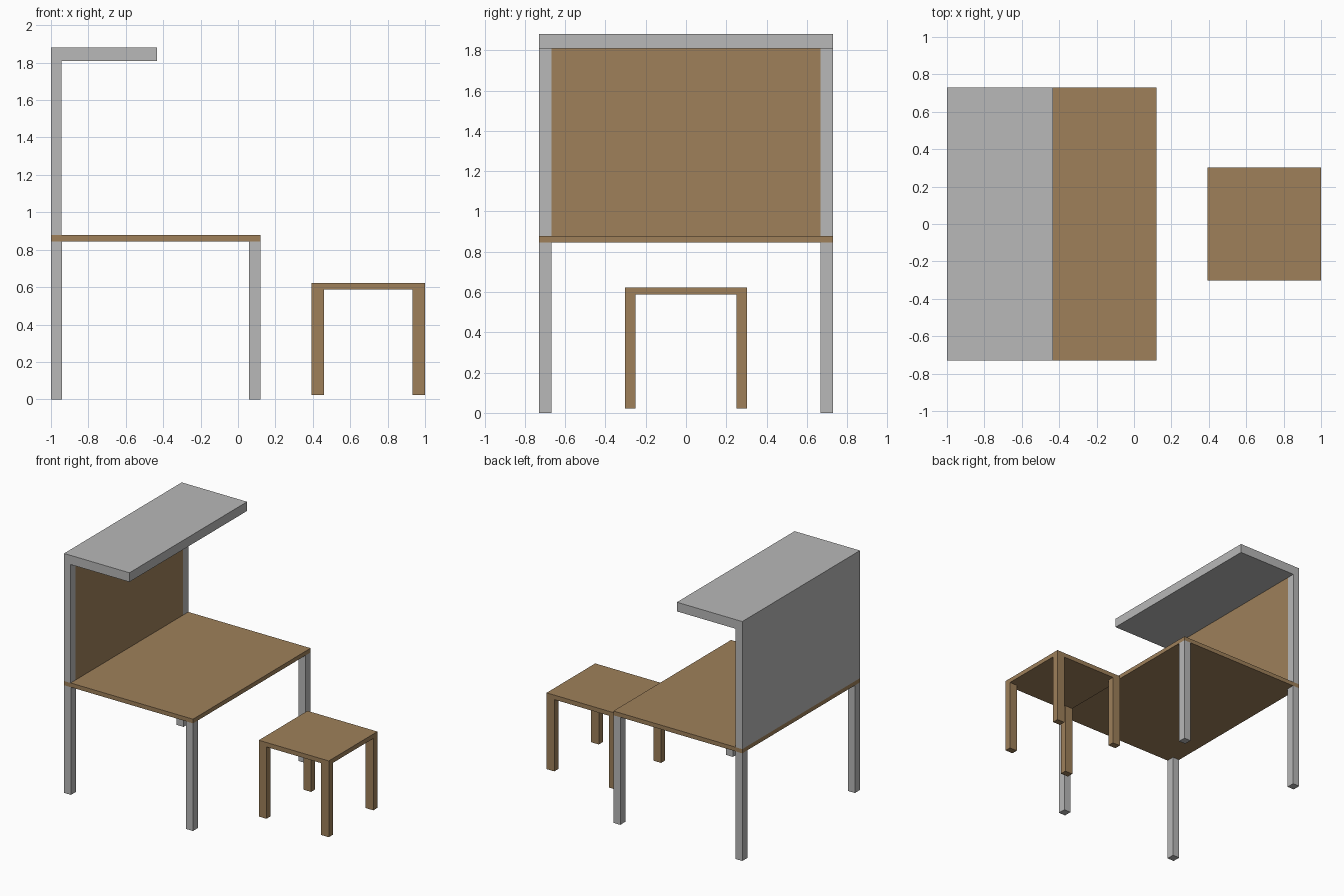
import bpy, bmesh
from mathutils import Vector

if "Cube" in bpy.data.objects:
    bpy.data.objects.remove(bpy.data.objects["Cube"])


def material(name, rgb):
    m = bpy.data.materials.new(name)
    m.diffuse_color = (*rgb, 1)
    m.use_nodes = True
    m.node_tree.nodes["Principled BSDF"].inputs["Base Color"].default_value = m.diffuse_color
    return m


grey = material("grey metal", (0.48, 0.48, 0.48))
wood = material("brown wood", (0.342, 0.216, 0.102))


def finish(name, bm, *mats):
    bmesh.ops.recalc_face_normals(bm, faces=bm.faces)
    me = bpy.data.meshes.new(name)
    bm.to_mesh(me)
    bm.free()
    for m in mats:
        me.materials.append(m)
    ob = bpy.data.objects.new(name, me)
    bpy.context.collection.objects.link(ob)
    return ob


def box(name, lo, hi, mat):
    lo, hi = Vector(lo), Vector(hi)
    bm = bmesh.new()
    bmesh.ops.create_cube(bm, size=1)
    bmesh.ops.scale(bm, vec=hi - lo, verts=bm.verts)
    bmesh.ops.translate(bm, vec=(lo + hi) / 2, verts=bm.verts)
    return finish(name, bm, mat)


def four_legs(name, x0, x1, y, z0, z1, sx, sy, mat):
    for side, ya in (("front", -y), ("back", y - sy)):
        for end, xa in (("left", x0), ("right", x1 - sx)):
            box(f"{name}_{side}_{end}_leg", (xa, ya, z0), (xa + sx, ya + sy, z1), mat)


# Desk: top and legs
box("desk_top", (-1, -0.73, 0.845), (0.12, 0.73, 0.878), wood)
four_legs("desk", -1, 0.12, 0.73, 0, 0.845, 0.06, 0.063, grey)

# Back wall and canopy: L profile extruded along y, with a wooden inner panel
profile = [(-1, 0.878), (-0.943, 0.878), (-0.943, 1.808),
           (-0.432, 1.808), (-0.432, 1.88), (-1, 1.88)]
bm = bmesh.new()
face = bm.faces.new([bm.verts.new((x, -0.73, z)) for x, z in profile])
ext = bmesh.ops.extrude_face_region(bm, geom=[face])["geom"]
bmesh.ops.translate(bm, vec=(0, 1.46, 0),
                    verts=[v for v in ext if isinstance(v, bmesh.types.BMVert)])
for y in (-0.667, 0.667):
    bmesh.ops.bisect_plane(bm, geom=bm.verts[:] + bm.edges[:] + bm.faces[:],
                           plane_co=(0, y, 0), plane_no=(0, 1, 0))
for f in bm.faces:
    c = f.calc_center_median()
    if abs(c.x + 0.943) < 0.001 and abs(c.y) < 0.5:
        f.material_index = 1
finish("back_wall_and_canopy", bm, grey, wood)

# Stool: seat and legs
box("stool_seat", (0.392, -0.302, 0.587), (1, 0.302, 0.622), wood)
four_legs("stool", 0.392, 1, 0.302, 0.023, 0.587, 0.067, 0.051, wood)
